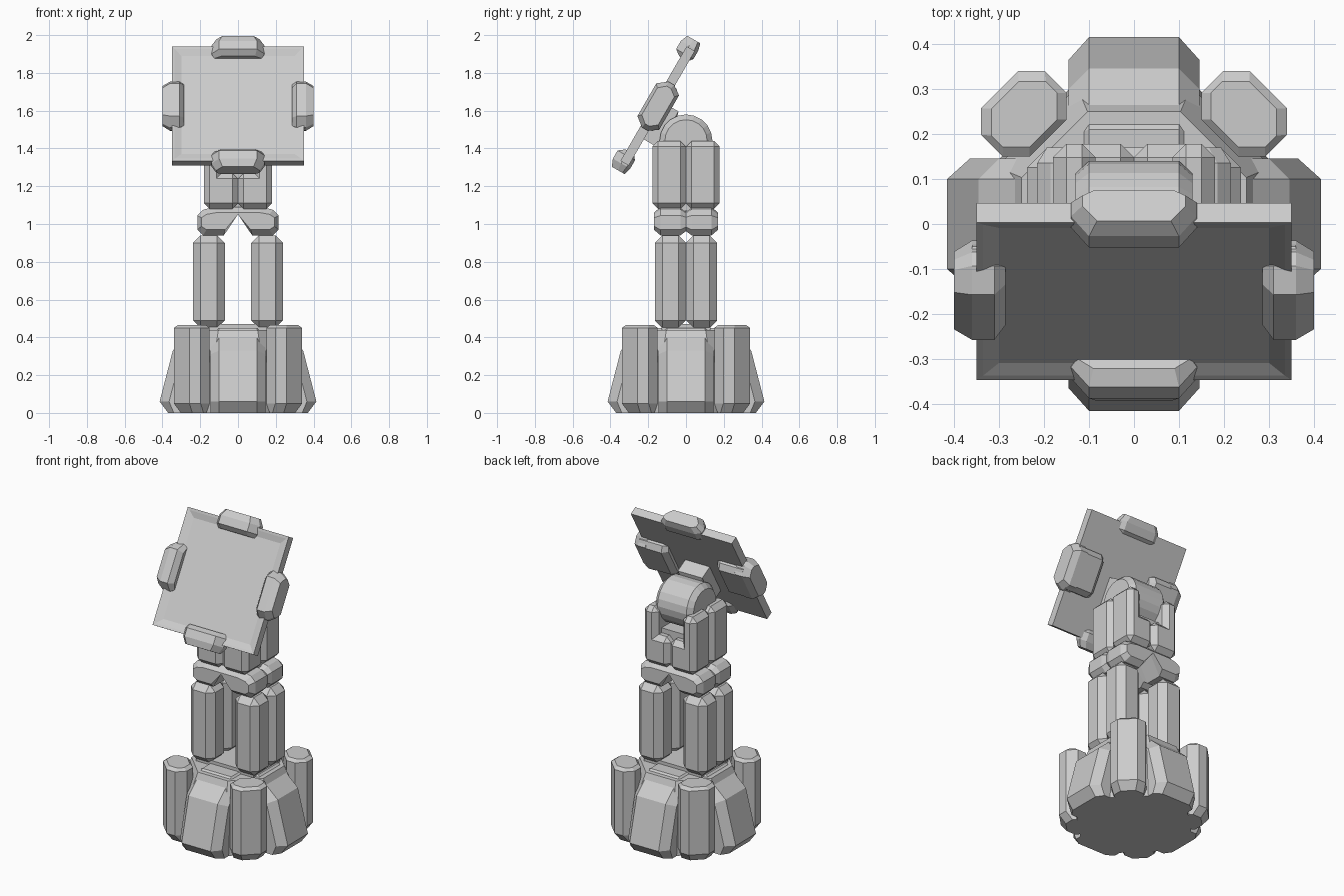
import bpy, bmesh, math
from mathutils import Matrix, Vector

if "Cube" in bpy.data.objects:
    bpy.data.objects.remove(bpy.data.objects["Cube"])

R = Matrix.Rotation
I4 = Matrix.Identity(4)
UPRIGHT = R(math.pi / 2, 4, 'X')  # local y -> up, local z -> -y


def finish(name, bm, mat, bevel=0.0):
    bmesh.ops.recalc_face_normals(bm, faces=bm.faces)
    if bevel:
        bmesh.ops.bevel(bm, geom=bm.edges[:], offset=bevel, segments=1,
                        affect='EDGES', clamp_overlap=True)
    bm.transform(mat)
    bmesh.ops.recalc_face_normals(bm, faces=bm.faces)
    me = bpy.data.meshes.new(name)
    bm.to_mesh(me)
    bm.free()
    ob = bpy.data.objects.new(name, me)
    bpy.context.collection.objects.link(ob)
    return ob


def loft(name, sections, mat=I4, bevel=0.0):
    """Skin a list of (height, 2D outline) sections and cap both ends."""
    bm = bmesh.new()
    rings = [[bm.verts.new((x, y, h)) for x, y in pts] for h, pts in sections]
    n = len(rings[0])
    for a, b in zip(rings, rings[1:]):
        for i in range(n):
            j = (i + 1) % n
            bm.faces.new((a[i], a[j], b[j], b[i]))
    bm.faces.new(rings[0])
    bm.faces.new(rings[-1])
    return finish(name, bm, mat, bevel)


def box(name, xs, ys, zs, bevel=0.0, mat=I4):
    pts = [(xs[0], ys[0]), (xs[1], ys[0]), (xs[1], ys[1]), (xs[0], ys[1])]
    return loft(name, [(zs[0], pts), (zs[1], pts)], mat, bevel)


def ngon(r, n, turn=0.0):
    return [(r * math.cos(turn + 2 * math.pi * i / n),
             r * math.sin(turn + 2 * math.pi * i / n)) for i in range(n)]


# Base: octagonal core, four sloped buttresses, four corner posts
loft("base_core", [(0, ngon(0.34, 8, math.pi / 8)), (0.3, ngon(0.33, 8, math.pi / 8)),
                   (0.44, ngon(0.27, 8, math.pi / 8))])
full = [(0, 0), (0.37, 0), (0.415, 0.06), (0.345, 0.33), (0.21, 0.45), (0, 0.45)]
side = [(0, 0), (0.34, 0), (0.365, 0.06), (0.30, 0.31), (0.19, 0.41), (0, 0.41)]


def post_outline(out, half, inn):
    c = 0.042
    return [(out, half - c), (out - c, half), (inn + c, half), (inn, half - c),
            (inn, c - half), (inn + c, -half), (out - c, -half), (out, c - half)]


for k in range(4):
    turn = R(k * math.pi / 2, 4, 'Z')
    loft("base_buttress", [(-0.145, side), (-0.1, full), (0.1, full), (0.145, side)],
         turn @ UPRIGHT)
    loft("base_post", [(0, post_outline(0.385, 0.085, 0.28)),
                       (0.05, post_outline(0.422, 0.1, 0.27)),
                       (0.45, post_outline(0.422, 0.1, 0.27)),
                       (0.466, post_outline(0.405, 0.085, 0.285))],
         turn @ R(math.pi / 4, 4, 'Z'))

# Column: four legs, hip blocks, split upper body with a slot for the drum
hip = [(0.0, 1.09), (0.0, 1.075), (0.075, 0.94), (0.185, 0.94), (0.215, 0.97),
       (0.215, 1.045), (0.185, 1.075), (0.13, 1.09)]
for sx in (1, -1):
    for sy in (1, -1):
        m = Matrix.Diagonal((sx, sy, 1, 1))
        box("leg", (0.07, 0.238), (0, 0.165), (0.45, 0.94), 0.04, m)
        loft("hip_block", [(-0.17, [(x * 0.9, 1.015 + (z - 1.015) * 0.6) for x, z in hip]),
                           (-0.135, hip), (-0.03, hip),
                           (0, [(x * 0.95, 1.015 + (z - 1.015) * 0.7) for x, z in hip])],
             m @ UPRIGHT)
        box("body_block", (0, 0.18), (0, 0.178), (1.08, 1.27), 0.03, m)
        box("body_cheek", (0.085, 0.18), (0, 0.178), (1.09, 1.44), 0.03, m)
box("leg_footing", (-0.2, 0.2), (-0.13, 0.13), (0.4, 0.47))
box("body_core", (-0.15, 0.15), (-0.12, 0.12), (1.07, 1.3))

# Pivot drum, axis along x
loft("pivot_drum", [(-0.13, ngon(0.112, 20)), (-0.1, ngon(0.14, 20)),
                    (0.1, ngon(0.14, 20)), (0.13, ngon(0.112, 20))],
     Matrix.Translation((0, 0, 1.44)) @ R(math.pi / 2, 4, 'Y'))

# Tilted panel: local x across, y up the slope, z out of the front face
P = Matrix.Translation((0, -0.15, 1.625)) @ R(math.radians(60), 4, 'X')


def square(h):
    return [(-h, -h), (h, -h), (h, h), (-h, h)]


loft("panel", [(-0.025, square(0.35)), (0.025, square(0.35)),
               (0.022, square(0.335)), (0.010, square(0.30))], P)

# Edge clips on all four sides, with longer back bars on left and right
for k in range(4):
    m = P @ R(k * math.pi / 2, 4, 'Z') @ UPRIGHT
    deep = -0.07 if k % 2 else -0.04
    clip = [(-0.14, -0.02), (-0.14, 0.015), (-0.1, 0.066), (0.1, 0.066),
            (0.14, 0.015), (0.14, -0.02), (0.105, deep), (-0.105, deep)]
    slim = [(x * 0.82, y * 0.75) for x, y in clip]
    loft("edge_clip", [(0.285, [(x * 0.9, y * 0.5) for x, y in clip]), (0.31, clip),
                       (0.36, clip), (0.4, slim)], m)
    if k % 2:
        bar = [(-0.13, -0.01), (0.13, -0.01), (0.13, -0.04), (0.1, -0.07),
               (-0.1, -0.07), (-0.13, -0.04)]
        loft("back_bar", [(0.17, [(x * 0.9, y * 0.6) for x, y in bar]),
                          (0.2, bar), (0.36, bar)], m)

# Bracket joining the drum to the back of the panel
bracket = [(-0.085, -0.19), (0.085, -0.19), (0.085, 0.03), (-0.085, 0.03)]
neck = [(-0.06, -0.15), (0.06, -0.15), (0.06, -0.02), (-0.06, -0.02)]
loft("panel_bracket", [(-0.2, neck), (-0.125, neck), (-0.11, bracket), (-0.02, bracket)], P)
